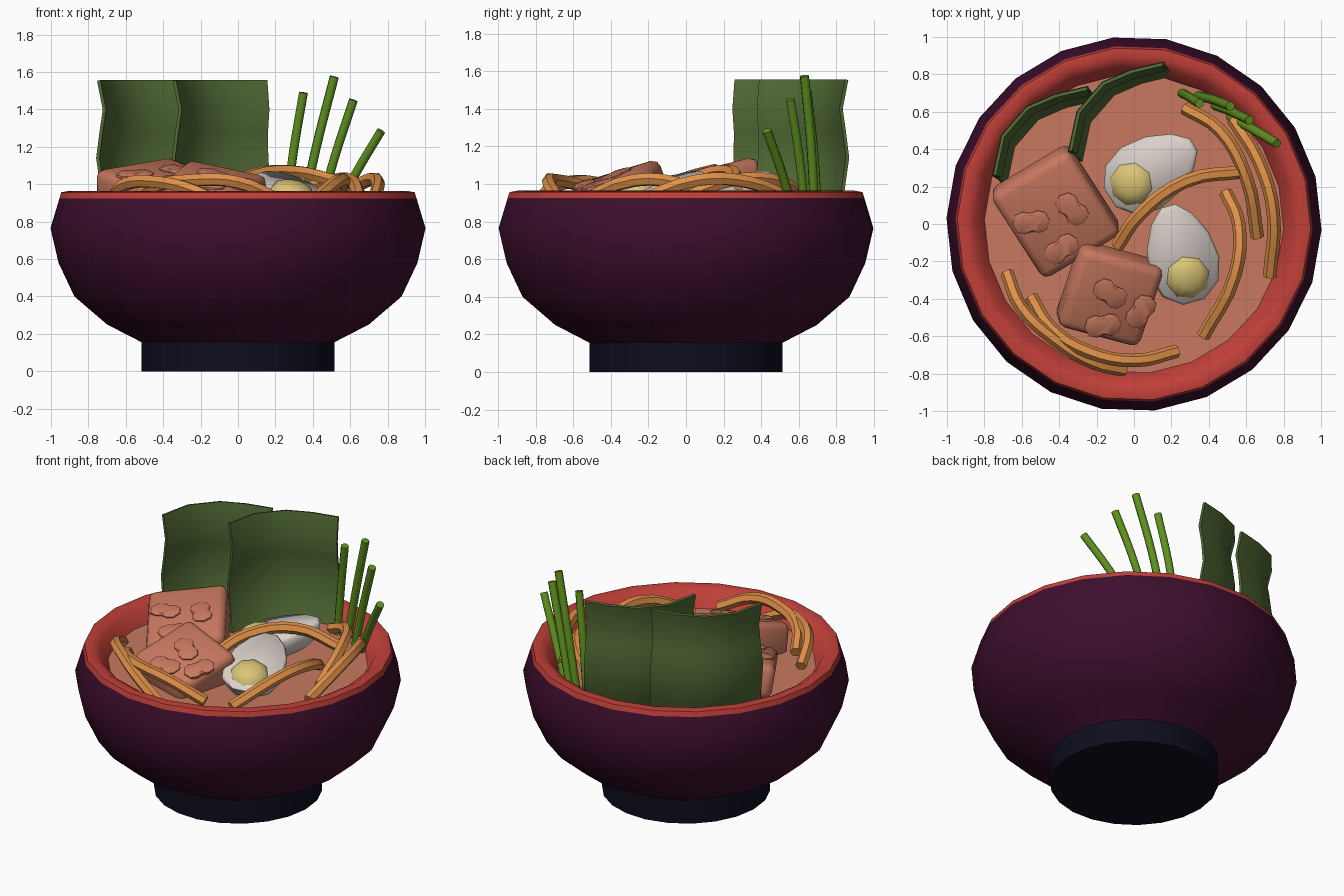
import bpy, bmesh, math
from mathutils import Matrix, Vector

if "Cube" in bpy.data.objects:
    bpy.data.objects.remove(bpy.data.objects["Cube"])


def mat(name, rgb):
    m = bpy.data.materials.new(name)
    m.diffuse_color = (*rgb, 1)
    m.use_nodes = True
    m.node_tree.nodes["Principled BSDF"].inputs["Base Color"].default_value = m.diffuse_color
    return m


PURPLE = mat("dark plum lacquer", (0.048, 0.0045, 0.027))
NAVY = mat("dark navy foot", (0.004, 0.004, 0.013))
RED = mat("red lacquer", (0.53, 0.05, 0.04))
BROTH = mat("broth and pork", (0.58, 0.19, 0.115))
ORANGE = mat("noodle orange", (0.74, 0.28, 0.065))
NORI = mat("seaweed green", (0.08, 0.14, 0.034))
GREEN = mat("onion green", (0.115, 0.28, 0.014))
WHITE = mat("egg white", (0.72, 0.65, 0.61))
YOLK = mat("egg yolk", (0.70, 0.56, 0.18))


def finish(bm, name, mats, angle=40, matrix=None):
    bmesh.ops.recalc_face_normals(bm, faces=bm.faces)
    me = bpy.data.meshes.new(name)
    bm.to_mesh(me)
    bm.free()
    for m in mats:
        me.materials.append(m)
    ob = bpy.data.objects.new(name, me)
    bpy.context.collection.objects.link(ob)
    if matrix:
        ob.matrix_world = matrix
    smooth(ob, angle)
    return ob


def smooth(ob, angle):
    bpy.ops.object.select_all(action='DESELECT')
    ob.select_set(True)
    bpy.context.view_layer.objects.active = ob
    bpy.ops.object.shade_smooth_by_angle(angle=math.radians(angle))


def stack(bm, rings, slots=None):
    """Bridge closed rings of points, capping both ends."""
    loops = [[bm.verts.new(p) for p in r] for r in rings]
    n = len(loops[0])
    bm.faces.new(loops[0])
    for k in range(len(loops) - 1):
        a, b = loops[k], loops[k + 1]
        for i in range(n):
            j = (i + 1) % n
            f = bm.faces.new((a[i], a[j], b[j], b[i]))
            f.material_index = slots[k] if slots else 0
    cap = bm.faces.new(loops[-1])
    cap.material_index = slots[-1] if slots else 0


def circle(r, z, n=22, phase=14.55):
    return [(r * math.cos(math.radians(phase) + 2 * math.pi * i / n),
             r * math.sin(math.radians(phase) + 2 * math.pi * i / n), z) for i in range(n)]


def frame(x, y, z, deg, su, sv):
    """Matrix turned by deg, rising by su / sv along its own x / y axes."""
    a = math.radians(deg)
    X = Vector((math.cos(a), math.sin(a), su)).normalized()
    Y = Vector((-math.sin(a), math.cos(a), sv))
    Z = X.cross(Y).normalized()
    Y = Z.cross(X)
    m = Matrix((X, Y, Z)).transposed().to_4x4()
    return Matrix.Translation((x, y, z)) @ m


# Bowl wall, red lip and broth surface in one lathe
profile = [(0.50, 0.14), (0.515, 0.155), (0.70, 0.25), (0.875, 0.40), (0.96, 0.58), (1.003, 0.765),
           (0.955, 0.925), (0.945, 0.957), (0.90, 0.965), (0.85, 0.935), (0.80, 0.85)]
bm = bmesh.new()
stack(bm, [circle(r, z) for r, z in profile], [0] * 6 + [1] * 4 + [2])
finish(bm, "bowl", [PURPLE, RED, BROTH], 50)

# Foot
bm = bmesh.new()
stack(bm, [circle(0.517, 0), circle(0.517, 0.165)])
finish(bm, "bowl_foot", [NAVY])

# Seaweed sheets: a bent plan curve, slightly waved in height
plan = [(-0.745, 0.26), (-0.70, 0.47), (-0.57, 0.62), (-0.42, 0.685), (-0.25, 0.725)]
levels = [(0.82, 0.09, 1.0), (0.96, 0.03, 1.0), (1.14, 0.0, 1.02),
          (1.28, 0.012, 0.98), (1.40, 0.03, 0.96), (1.555, 0.0, 1.0)]
for k in range(2):
    bm = bmesh.new()
    rows = []
    for z, off, s in levels:
        rows.append([bm.verts.new((-0.5 + (x + 0.5) * s + off * 0.7 + 0.405 * k,
                                   0.5 + (y - 0.5) * s - off * 0.7 + 0.13 * k, z)) for x, y in plan])
    for a, b in zip(rows, rows[1:]):
        for i in range(len(plan) - 1):
            bm.faces.new((a[i], a[i + 1], b[i + 1], b[i]))
    ob = finish(bm, f"seaweed_sheet_{k + 1}", [NORI], 50)
    sol = ob.modifiers.new("thickness", 'SOLIDIFY')
    sol.thickness = 0.018
    sol.offset = 0
    bpy.ops.object.modifier_apply(modifier=sol.name)
    smooth(ob, 45)


# Tubes for noodles and spring onions
def tube(name, pts, radius, material, res=1):
    cu = bpy.data.curves.new(name, 'CURVE')
    cu.dimensions = '3D'
    cu.bevel_depth = radius
    cu.bevel_resolution = res
    cu.resolution_u = 4
    cu.use_fill_caps = True
    sp = cu.splines.new('BEZIER')
    sp.bezier_points.add(len(pts) - 1)
    for bp, p in zip(sp.bezier_points, pts):
        bp.co = p
        bp.handle_left_type = bp.handle_right_type = 'AUTO'
    cu.materials.append(material)
    ob = bpy.data.objects.new(name, cu)
    bpy.context.collection.objects.link(ob)
    bpy.ops.object.select_all(action='DESELECT')
    ob.select_set(True)
    bpy.context.view_layer.objects.active = ob
    bpy.ops.object.convert(target='MESH')
    smooth(bpy.context.object, 50)


noodles = [
    [(-0.68, -0.26, 0.91), (-0.60, -0.45, 1.00), (-0.42, -0.62, 1.01), (-0.22, -0.74, 0.96), (-0.05, -0.78, 0.87)],
    [(-0.55, -0.39, 0.92), (-0.44, -0.56, 0.99), (-0.25, -0.68, 1.02), (0.0, -0.73, 1.01), (0.23, -0.68, 0.91)],
    [(0.49, 0.17, 0.90), (0.56, 0.0, 0.99), (0.54, -0.27, 1.02), (0.37, -0.60, 0.88)],
    [(-0.09, -0.12, 0.93), (0.03, 0.05, 1.03), (0.28, 0.23, 1.07), (0.59, 0.28, 1.00)],
    [(0.27, 0.62, 0.92), (0.46, 0.50, 1.01), (0.60, 0.25, 1.02), (0.66, -0.07, 0.90)],
    [(0.53, 0.56, 0.92), (0.67, 0.33, 1.01), (0.745, 0.06, 1.02), (0.725, -0.28, 0.90)],
]
for i, pts in enumerate(noodles):
    tube(f"noodle_{i + 1}", pts, 0.036, ORANGE)

onions = [((0.255, 0.70, 0.83), (0.35, 0.645, 1.49)), ((0.34, 0.685, 0.83), (0.515, 0.63, 1.575)),
          ((0.43, 0.635, 0.83), (0.617, 0.555, 1.45)), ((0.51, 0.575, 0.83), (0.765, 0.43, 1.285))]
for i, (a, b) in enumerate(onions):
    mid = (Vector(a) + Vector(b)) / 2 + Vector((-0.008, 0.008, 0))
    tube(f"spring_onion_{i + 1}", [a, mid, b], 0.025, GREEN, 2)


# Pork blocks with raised peanut-shaped fat marks
def pork(name, x, y, ztop, deg, su, sv, sx, sy, marks):
    t = 0.22
    M = frame(x, y, ztop, deg, su, sv) @ Matrix.Translation((0, 0, -t / 2))
    bm = bmesh.new()
    bmesh.ops.create_cube(bm, size=1)
    bmesh.ops.scale(bm, vec=(sx, sy, t), verts=bm.verts)
    bmesh.ops.bevel(bm, geom=bm.edges[:], offset=0.045, segments=2, profile=0.5, affect='EDGES')
    finish(bm, name, [BROTH], 60, M)
    bm = bmesh.new()
    a = math.radians(deg)
    for mx, my, md in marks:
        dx, dy = mx - x, my - y
        u = dx * math.cos(a) + dy * math.sin(a)
        v = -dx * math.sin(a) + dy * math.cos(a)
        rot = math.radians(md) - a
        rings = []
        for s, z in ((1, t / 2 - 0.01), (1, t / 2 + 0.008), (0.82, t / 2 + 0.016)):
            ring = []
            for k in range(14):
                th = 2 * math.pi * k / 14
                r = s * (0.07 + 0.03 * math.cos(2 * th))
                px, py = r * math.cos(th), r * math.sin(th) * 1.25
                ring.append((u + px * math.cos(rot) - py * math.sin(rot),
                             v + px * math.sin(rot) + py * math.cos(rot), z))
            rings.append(ring)
        stack(bm, rings)
    finish(bm, name + "_marks", [BROTH], 35, M)


pork("pork_back", -0.42, 0.04, 1.06, 31, 0.15, 0.22, 0.49, 0.55,
     [(-0.55, 0.01, 5), (-0.33, 0.08, -48), (-0.39, -0.14, 35)])
pork("pork_front", -0.12, -0.405, 1.035, -15, -0.2, 0.3, 0.46, 0.46,
     [(-0.13, -0.37, -35), (0.04, -0.47, 60), (-0.16, -0.55, 8)])


# Halved eggs with yolks
def egg(name, x, y, z, deg, su, sv):
    M = frame(x, y, z, deg, su, sv)
    rings = []
    for s, h in ((0.93, 0.0), (1.0, -0.02), (0.9, -0.09), (0.6, -0.15)):
        rings.append([(0.285 * s * math.cos(q), 0.19 * s * math.sin(q) * (1 - 0.22 * math.cos(q)), h)
                      for q in (2 * math.pi * (i + 0.5) / 12 for i in range(12))])
    bm = bmesh.new()
    stack(bm, rings)
    finish(bm, name + "_white", [WHITE], 60, M)
    bm = bmesh.new()
    bmesh.ops.create_uvsphere(bm, u_segments=8, v_segments=6, radius=1)
    bmesh.ops.scale(bm, vec=(0.118, 0.118, 0.055), verts=bm.verts)
    bmesh.ops.translate(bm, vec=(-0.13, 0, 0), verts=bm.verts)
    finish(bm, name + "_yolk", [YOLK], 50, M)


egg("egg_front", 0.255, -0.165, 1.0, 105, 0.28, 0.08)
egg("egg_back", 0.09, 0.28, 1.0, 32, 0.28, 0.0)
